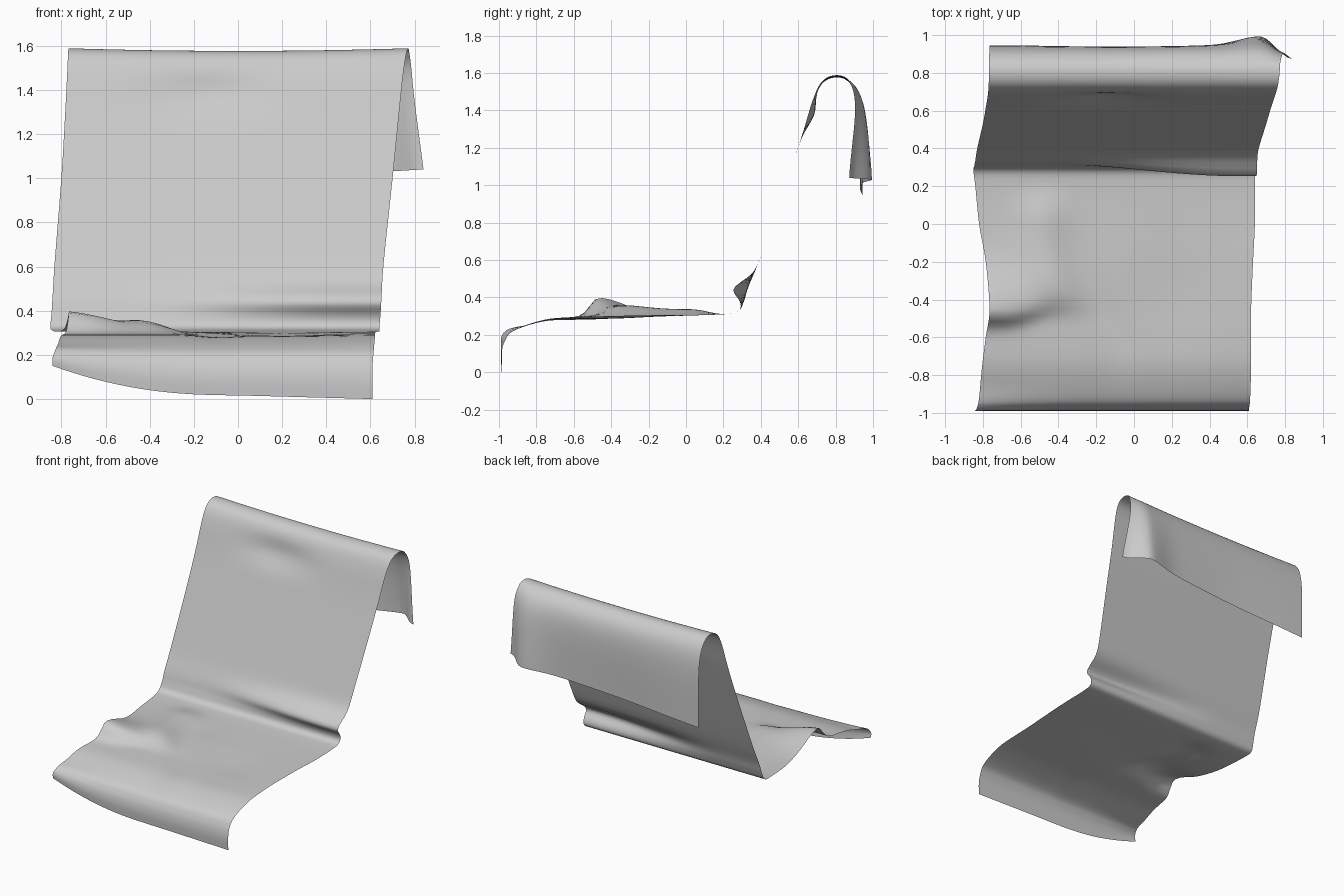
import bpy
import bmesh
from math import exp, sqrt

default_cube = bpy.data.objects.get("Cube")
if default_cube:
    bpy.data.objects.remove(default_cube, do_unlink=True)

COLUMNS = 56
STEPS = 5

# Sections along the cloth: right edge x, left edge x, y, z
SEAT = [
    (-.84, .61, -.985, .02), (-.84, .61, -.988, .10), (-.83, .61, -.97, .17),
    (-.82, .615, -.92, .225), (-.805, .62, -.76, .28), (-.785, .62, -.6, .295),
    (-.765, .62, -.45, .30), (-.785, .63, -.2, .305), (-.82, .64, 0, .305),
    (-.84, .64, .2, .31),
]
BACKREST = [
    (-.85, .64, .28, .325), (-.845, .645, .31, .38), (-.84, .65, .335, .46),
    (-.83, .66, .40, .62), (-.80, .70, .53, 1.0), (-.785, .725, .615, 1.25),
    (-.775, .745, .675, 1.44), (-.77, .76, .725, 1.54),
]
FLAP = [
    (-.768, .77, .79, 1.575), (-.767, .775, .86, 1.56), (-.766, .785, .92, 1.48),
    (-.766, .80, .945, 1.32), (-.766, .84, .945, .98),
]


def clamp(value):
    return max(0.0, min(1.0, value))


def smooth(value):
    value = clamp(value)
    return value * value * (3 - 2 * value)


def bump(value, centre, width):
    return exp(-((value - centre) / width) ** 2)


def spline(a, b, c, d, t):
    """Catmull-Rom point between sections b and c."""
    return [q + t * (r - p) / 2 + t * t * (2 * p - 5 * q + 4 * r - s) / 2
            + t ** 3 * (3 * q - p - 3 * r + s) / 2
            for p, q, r, s in zip(a, b, c, d)]


def seat_folds(u, x, y, z):
    # Slanted front hem
    hang = clamp((.25 - z) / .23)
    side = 1 - 2 * u
    lift = .13 * side * side if side > 0 else .02 * side
    # Raised corner fold, steep in front and long behind
    line = -.47 + .08 * smooth((x + .7) / .4)
    fold = .10 * bump(x, -.82, .34) * bump(y, line, .06 if y < line else .20)
    # Soft ridge and the valley beside it
    path = -.46 + .2 * smooth((-y - .1) / .6)
    reach = smooth((y + .55) / .25) * smooth((.22 - y) / .2)
    ridge = .032 * bump(x, path - .03, .13) * reach
    valley = .015 * bump(x, path + .17, .1) * bump(y, -.45, .35)
    sag = .015 * bump(x, .2, .25) * bump(y, -.4, .3)
    return x, y, z + hang * lift + fold + ridge - valley - sag


def backrest_folds(u, x, y, z):
    # Bulging crease above the seat and dent under the top
    y -= .075 * bump(z, .445, .06) * smooth((x + .55) / 1.1)
    y += .032 * bump(x, -.15, .27) * bump(z, 1.38, .085)
    return x, y, z


def flap_folds(u, x, y, z):
    # Slanted rear hem with one edge curling inwards
    drop = clamp((1.56 - z) / .56)
    y += .05 * drop * bump(x, .68, .18)
    y -= .095 * sqrt(drop) * smooth((x - .66) / .17)
    y -= .015 * drop * bump(x, -.1, .4)
    return x, y, z + drop * (.1 * u - .04)


def make_cloth():
    parts = ([(s, seat_folds) for s in SEAT]
             + [(s, backrest_folds) for s in BACKREST]
             + [(s, flap_folds) for s in FLAP])
    sections = [s for s, _ in parts]
    last = len(sections) - 1
    bm = bmesh.new()
    rows = []
    for i in range(last * STEPS + 1):
        k = min(i // STEPS, last - 1)
        t = i / STEPS - k
        around = [sections[max(0, min(last, k + n))] for n in (-1, 0, 1, 2)]
        x0, x1, y, z = spline(*around, t)
        row = []
        for j in range(COLUMNS + 1):
            u = j / COLUMNS
            point = parts[k][1](u, x0 + u * (x1 - x0), y, z)
            # Top edge sags slightly between its ends
            rise = .012 * (2 * u - 1) ** 2 * smooth((z - 1.3) / .25)
            row.append(bm.verts.new((point[0], point[1], point[2] + rise)))
        rows.append(row)
    for low, high in zip(rows, rows[1:]):
        for j in range(COLUMNS):
            face = bm.faces.new((low[j], low[j + 1], high[j + 1], high[j]))
            face.smooth = True
    mesh = bpy.data.meshes.new("draped_cloth")
    bm.to_mesh(mesh)
    bm.free()
    cloth = bpy.data.objects.new("draped_cloth", mesh)
    bpy.context.collection.objects.link(cloth)
    return cloth


# Plain grey fabric
fabric = bpy.data.materials.new("grey_fabric")
fabric.use_nodes = True
grey = (.6, .6, .6, 1)
fabric.diffuse_color = grey
fabric.node_tree.nodes["Principled BSDF"].inputs["Base Color"].default_value = grey

make_cloth().data.materials.append(fabric)
